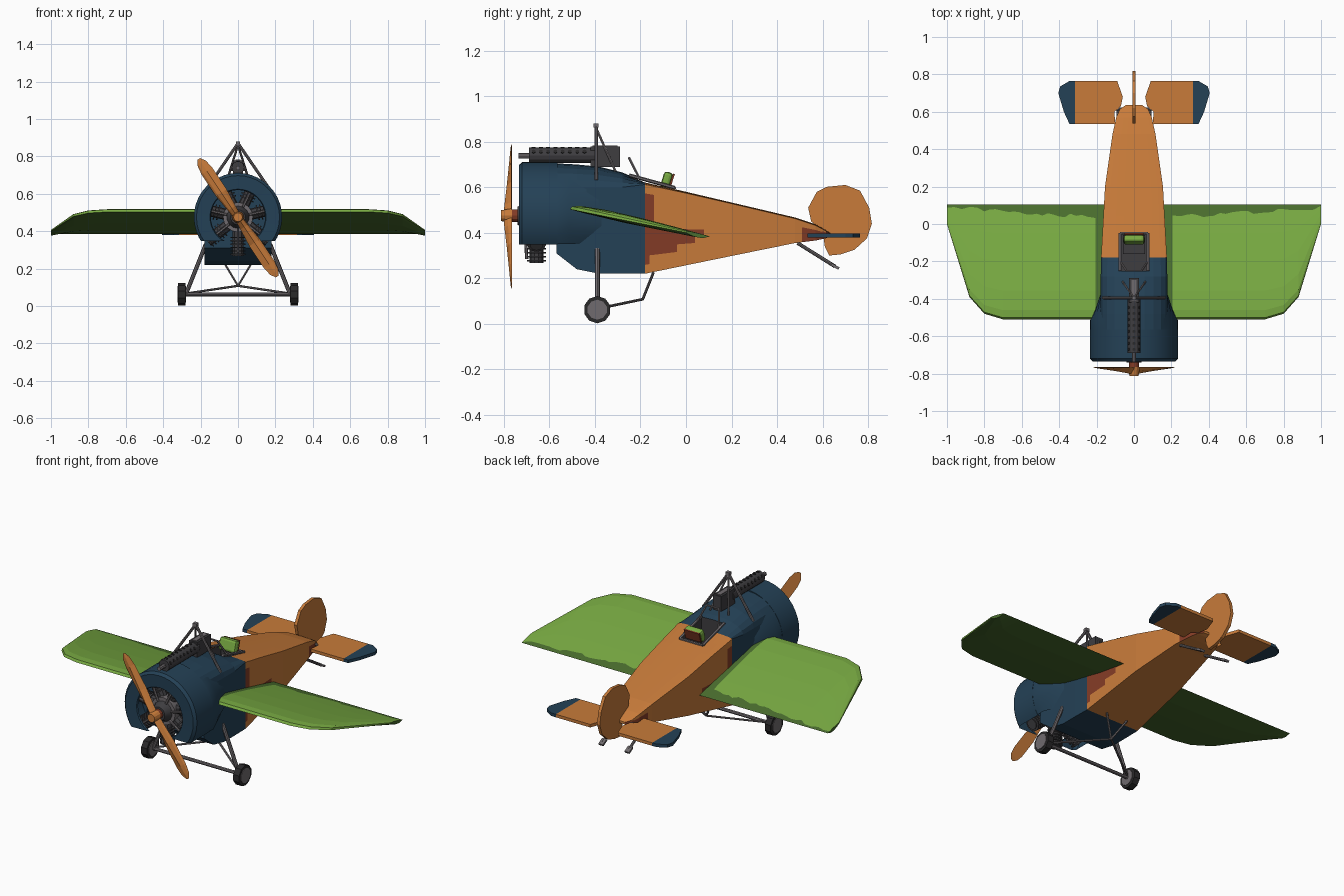
import bpy, bmesh, math, random
from mathutils import Vector, Matrix

if "Cube" in bpy.data.objects:
    bpy.data.objects.remove(bpy.data.objects["Cube"])

random.seed(4)

def mat(name, r, g, b):
    m = bpy.data.materials.new(name)
    lin = [((c / 255 + 0.055) / 1.055) ** 2.4 for c in (r, g, b)]
    m.diffuse_color = (*lin, 1)
    m.use_nodes = True
    m.node_tree.nodes["Principled BSDF"].inputs["Base Color"].default_value = m.diffuse_color
    return m

ORANGE = mat("orange", 200, 123, 58)
BLUE = mat("navy blue", 36, 65, 86)
GREEN = mat("leaf green", 120, 170, 66)
DKGREEN = mat("dark green", 74, 110, 46)
BROWN = mat("red brown", 132, 60, 38)
GREY = mat("steel grey", 112, 107, 110)
DARK = mat("dark grey", 62, 61, 64)
BLACK = mat("rubber black", 42, 41, 42)

def finish(name, bm, mats, rule=None, smooth=None):
    bmesh.ops.recalc_face_normals(bm, faces=bm.faces)
    bm.normal_update()
    if rule:
        for f in bm.faces:
            f.material_index = rule(f.calc_center_median(), f.normal)
    me = bpy.data.meshes.new(name)
    bm.to_mesh(me)
    bm.free()
    for m in mats:
        me.materials.append(m)
    ob = bpy.data.objects.new(name, me)
    bpy.context.collection.objects.link(ob)
    if smooth:
        bpy.ops.object.select_all(action='DESELECT')
        ob.select_set(True)
        bpy.context.view_layer.objects.active = ob
        bpy.ops.object.shade_smooth_by_angle(angle=math.radians(smooth))
    return ob

def loft(name, rings, mats, rule=None, smooth=None, closed=True, caps=True, cut=None):
    bm = bmesh.new()
    rv = [[bm.verts.new(p) for p in r] for r in rings]
    n = len(rings[0])
    for a, b in zip(rv, rv[1:]):
        for i in range(n if closed else n - 1):
            j = (i + 1) % n
            bm.faces.new((a[i], a[j], b[j], b[i]))
    if caps:
        bm.faces.new(rv[0])
        bm.faces.new(rv[-1])
    if cut is not None:
        bmesh.ops.bisect_plane(bm, geom=bm.verts[:] + bm.edges[:] + bm.faces[:],
                               plane_co=(0, 0, cut), plane_no=(0, 0, -1), clear_outer=True)
    return finish(name, bm, mats, rule, smooth)

def rod(name, a, b, r, m, r2=None, n=8):
    a, b = Vector(a), Vector(b)
    bm = bmesh.new()
    rot = (b - a).to_track_quat('Z', 'Y').to_matrix().to_4x4()
    bmesh.ops.create_cone(bm, cap_ends=True, segments=n, radius1=r, radius2=r if r2 is None else r2,
                          depth=(b - a).length, matrix=Matrix.Translation((a + b) / 2) @ rot)
    return finish(name, bm, [m], smooth=40 if n > 12 else None)

def box(name, lo, hi, mats, tilt=0, idx=0):
    lo, hi = Vector(lo), Vector(hi)
    bm = bmesh.new()
    bmesh.ops.create_cube(bm, size=1, matrix=Matrix.Translation((lo + hi) / 2)
                          @ Matrix.Rotation(tilt, 4, 'X') @ Matrix.Diagonal((*(hi - lo), 1)))
    return finish(name, bm, mats, lambda c, n: idx)

def lerp(keys, t):
    for a, b in zip(keys, keys[1:]):
        if t <= b[0]:
            k = (t - a[0]) / (b[0] - a[0])
            return [p + (q - p) * k for p, q in zip(a, b)]
    return list(keys[-1])

# Fuselage: stations of (y, half width, bottom, shoulder, top)
KEYS = [(-.57, .178, .31, .60, .705), (-.48, .178, .24, .60, .70), (-.38, .178, .22, .60, .69),
        (-.28, .178, .22, .60, .665), (-.18, .176, .22, .612, .622), (0, .166, .257, .574, .58),
        (.2, .155, .298, .528, .533), (.48, .115, .355, .462, .467), (.57, .095, .366, .432, .437),
        (.615, .075, .376, .408, .412), (.635, .045, .384, .396, .398)]

def section(y):
    _, w, zb, zs, zt = lerp(KEYS, y)
    side = [(w, zb + (zs - zb) * i / 10) for i in range(10)]
    arc = [(w * math.cos(i * math.pi / 10), zs + (zt - zs) * math.sin(i * math.pi / 10)) for i in range(11)]
    return [(x, y, z) for x, z in side + arc + [(-x, z) for x, z in reversed(side)]]

def body_rule(c, n):
    if c.y < -.18:
        return 0
    if abs(n.x) > .5:
        if c.y < .08 and .27 + .45 * (c.y + .18) < c.z < .42:
            return 2
        if c.y < -.15 and .4 < c.z < .56:
            return 2
        if c.y > .51 and c.z < .425 - (c.y - .51) * .2:
            return 2
    return 1

ys = sorted({k[0] for k in KEYS} | {round(-.18 + .02 * i, 2) for i in range(14)} | {.51, .54, .60})
BODY = [BLUE, ORANGE, BROWN, DARK]
fus = loft("fuselage", [section(y) for y in ys], BODY, body_rule)

# Cockpit opening
cutter = box("cockpit_cutter", (-.075, -.25, .47), (.075, -.05, .9), BODY, idx=3)
cutter.hide_render = True
mod = fus.modifiers.new("cockpit", 'BOOLEAN')
mod.operation, mod.object, mod.solver = 'DIFFERENCE', cutter, 'EXACT'
bpy.context.view_layer.objects.active = fus
bpy.ops.object.modifier_apply(modifier="cockpit")
bpy.data.objects.remove(cutter)

# Cowling, open at the bottom, and side cheeks that fair it into the fuselage
CZ = .475
def circle(r, y, n=40):
    return [(r * math.cos(2 * math.pi * i / n), y, CZ + r * math.sin(2 * math.pi * i / n)) for i in range(n)]
prof = [(.145, -.725), (.15, -.732), (.222, -.735), (.236, -.72), (.236, -.565), (.16, -.565)]
loft("cowling", [circle(r, y) for r, y in prof], [BLUE], smooth=35, caps=False, cut=.348)
for s in (1, -1):
    ang = [math.radians(-32 + 10 * i) for i in range(9)]
    arcs = [[(s * .235 * math.cos(a), y, CZ + .235 * math.sin(a)) for a in ang] for y in (-.57, -.515)]
    end = [(s * .17, -.45 + .1 * min(1, i / 3), .352 + .026 * i) for i in range(9)]
    loft("cowl_cheek", arcs + [end], [BLUE], smooth=25)

# Rotary engine
for i in range(7):
    a = -math.pi / 2 + i * 2 * math.pi / 7
    p = lambda r: (r * math.cos(a), -.657, CZ + r * math.sin(a))
    rod("engine_cylinder", p(.05), p(.208), .03, DARK, n=10)
    for k in range(6):
        rod("cooling_fin", p(.105 + .018 * k), p(.112 + .018 * k), .041, DARK, n=12)
    rod("pushrod", (p(.06)[0], -.708, p(.06)[2]), (p(.19)[0], -.70, p(.19)[2]), .007, GREY, n=6)
rod("crankcase", (0, -.70, CZ), (0, -.58, CZ), .08, GREY, n=16)
rod("engine_nose", (0, -.74, CZ), (0, -.70, CZ), .04, DARK, .06, n=14)
rod("propeller_shaft", (0, -.775, CZ), (0, -.735, CZ), .028, BROWN, n=12)

# Propeller
d = Vector((-.21, 0, .315)).normalized()
e = Vector((d.z, 0, -d.x))
for s in (1, -1):
    rings = []
    for t, w, y in ((0, .02, -.803), (.06, .024, -.798), (.16, .034, -.788), (.3, .034, -.776),
                    (.35, .026, -.772), (.378, .008, -.769)):
        c = Vector((0, 0, CZ - .003)) + d * s * t
        pts = ((-w, -.765), (w, -.768), (w * .6, (y - .766) / 2), (0, y), (-w * .7, (y - .766) / 2))
        rings.append([c + e * u * s + Vector((0, v, 0)) for u, v in pts])
    loft("propeller_blade", rings, [ORANGE])
rod("propeller_hub", (0, -.765, CZ), (0, -.812, CZ), .032, ORANGE, .024, n=12)

# Wings: raised top, shallow underside, wavy dark trailing band
LE = [(.16, -.51), (.7, -.51), (.8, -.48), (.88, -.39), (1.0, 0)]
xs = [.16, .205] + [.25 + .03 * i for i in range(16)] + [.74, .77, .8, .84, .88, .92, .96, 1.0]
for s in (1, -1):
    rings = []
    for x in xs:
        le, te = lerp(LE, x)[1], .105
        ch = te - le
        band = (.082 - .065 * x + random.uniform(-.012, .012)) / ch
        row = [(f, 1) for f in (1, 1 - band, .75, .5, .25, .08, .015)] + [(f, -1) for f in (0, .1, .4, .7)]
        ring = []
        for f, up in row:
            z = .384 - .2 * (f * ch + le - te)
            z += .1 * (math.sqrt(f) - f) * ch / .615 if up > 0 else -.012 * 4 * f * (1 - f) - .004
            ring.append((s * x, le + f * ch, z))
        rings.append(ring)
    w = loft("wing", rings, [GREEN, DKGREEN])
    n = 11
    for k, f in enumerate(w.data.polygons):      # quads come in ring order: first is the trailing band
        top = k < n * (len(xs) - 1) and 0 < k % n < 7
        f.material_index = 0 if top and k >= n else 1

# Tailplane with blue tips, and rudder
def prism(name, outline, axis, lo, hi, m):
    f = (lambda p, t: (p[0], p[1], t)) if axis == 'Z' else (lambda p, t: (t, p[0], p[1]))
    return loft(name, [[f(p, t) for p in outline] for t in (lo, hi)], [m])

for s in (1, -1):
    inner = [(.10, .535), (.315, .535), (.315, .765), (.09, .765), (.06, .68), (.07, .63), (.105, .6)]
    tip = [(.315, .535), (.345, .535), (.375, .6), (.405, .70), (.395, .735), (.345, .765), (.315, .765)]
    prism("tailplane", [(s * x, y) for x, y in inner], 'Z', .379, .397, ORANGE)
    prism("tailplane_tip", [(s * x, y) for x, y in tip], 'Z', .379, .397, BLUE)
    rod("tail_skid", (s * .085, .49, .355), (s * .085, .655, .252), .008, GREY)
    box("skid_foot", (s * .085 - .015, .635, .246), (s * .085 + .015, .675, .258), [GREY], -.5)
rod("tail_spar", (-.12, .615, .388), (.12, .615, .388), .008, GREY)
prism("rudder", [(.575, .58), (.62, .602), (.70, .61), (.765, .585), (.805, .51), (.817, .44), (.795, .375),
                 (.74, .325), (.68, .305), (.63, .30), (.61, .34), (.6, .41), (.55, .45), (.537, .51)],
      'X', -.009, .009, ORANGE)

# Landing gear
for s in (1, -1):
    rod("wheel_tyre", (s * .282, -.39, .062), (s * .32, -.39, .062), .06, BLACK, n=10)
    rod("wheel_disc", (s * .278, -.39, .062), (s * .323, -.39, .062), .044, GREY, n=10)
    rod("gear_leg", (s * .278, -.39, .065), (s * .172, -.39, .33), .011, GREY)
    rod("gear_stay", (s * .27, -.38, .068), (0, -.19, .108), .006, GREY, n=6)
    rod("gear_vee", (0, -.19, .108), (s * .07, -.143, .225), .006, GREY, n=6)
rod("axle", (-.29, -.39, .062), (.29, -.39, .062), .01, GREY)

# Bracing pylon
for s in (1, -1):
    rod("pylon_leg", (0, -.395, .87), (s * .165, -.395, .63), .008, GREY)
    rod("pylon_brace", (0, -.395, .86), (s * .06, -.31, .67), .006, GREY, n=6)
box("pylon_cap", (-.012, -.406, .862), (.012, -.384, .88), [GREY])

# Machine gun with perforated jacket
rod("gun_jacket", (0, -.69, .74), (0, -.40, .74), .034, DARK, n=12)
rod("gun_muzzle", (0, -.737, .738), (0, -.68, .738), .012, GREY)
box("gun_body", (-.026, -.42, .69), (.026, -.29, .779), [DARK])
box("gun_lid", (-.014, -.41, .77), (.014, -.30, .783), [GREY])
for k in range(8):
    for a in (30, 90, 150):
        v = Vector((math.cos(math.radians(a)), 0, math.sin(math.radians(a))))
        c = Vector((0, -.67 + .032 * k, .74))
        rod("jacket_hole", c + v * .03, c + v * .036, .009, BLACK, n=6)

# Cockpit fittings: rim, windscreen, seat with headrest
for s in (1, -1):
    rod("cockpit_rim", (s * .075, -.25, .653), (s * .075, -.05, .598), .008, GREY, n=6)
    rod("windscreen_post", (s * .07, -.205, .64), (s * .04, -.25, .728), .006, GREY, n=6)
rod("cockpit_rim_back", (-.075, -.05, .597), (.075, -.05, .597), .007, GREY, n=6)
rod("windscreen_bar", (-.04, -.25, .728), (.04, -.25, .728), .006, GREY, n=6)
head = box("headrest", (-.055, -.105, .595), (.055, -.065, .668), [GREEN], -.3)
bev = head.modifiers.new("soft_edges", 'BEVEL')
bev.width, bev.segments = .014, 2
box("headrest_back", (-.05, -.066, .60), (.05, -.058, .66), [BROWN], -.3)
box("seat", (-.06, -.16, .48), (.06, -.06, .52), [DARK])
